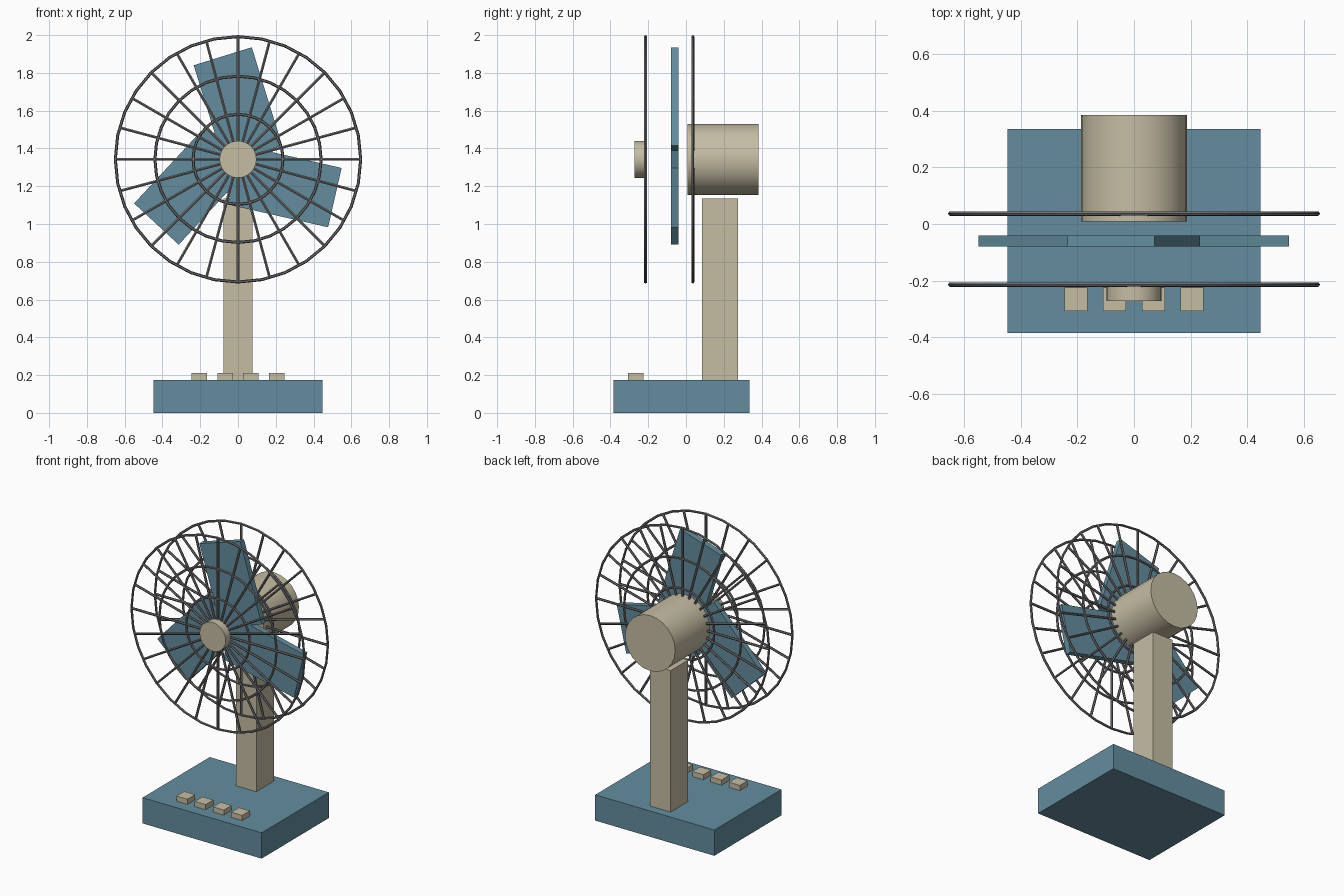
import bpy
import bmesh
import math
from mathutils import Matrix, Vector

cube = bpy.data.objects.get("Cube")
if cube:
    bpy.data.objects.remove(cube, do_unlink=True)

HEAD_Z = 1.3425   # height of the fan axis
WIRE = 0.008      # guard wire radius
RIM = 0.6495      # outer guard ring radius


def material(name, rgb):
    mat = bpy.data.materials.new(name)
    mat.use_nodes = True
    colour = (*rgb, 1)
    mat.diffuse_color = colour
    mat.node_tree.nodes["Principled BSDF"].inputs["Base Color"].default_value = colour
    return mat


teal = material("teal plastic", (0.125, 0.27, 0.345))
cream = material("cream plastic", (0.56, 0.51, 0.37))
steel = material("grey wire", (0.17, 0.17, 0.17))


def finish(name, bm, mat, smooth=False):
    bmesh.ops.recalc_face_normals(bm, faces=bm.faces)
    mesh = bpy.data.meshes.new(name)
    bm.to_mesh(mesh)
    bm.free()
    mesh.materials.append(mat)
    obj = bpy.data.objects.new(name, mesh)
    bpy.context.collection.objects.link(obj)
    if smooth:
        bpy.ops.object.select_all(action='DESELECT')
        obj.select_set(True)
        bpy.context.view_layer.objects.active = obj
        bpy.ops.object.shade_smooth_by_angle(angle=math.radians(35))
    return obj


def box(name, low, high, mat, turn=None):
    low, high = Vector(low), Vector(high)
    bm = bmesh.new()
    bmesh.ops.create_cube(bm, size=1, matrix=Matrix.Translation((low + high) / 2)
                          @ Matrix.Diagonal((*(high - low), 1)))
    if turn is not None:
        bm.transform(turn)
    return finish(name, bm, mat)


def drum(name, radius, y0, y1, mat):
    bm = bmesh.new()
    place = Matrix.Translation((0, (y0 + y1) / 2, HEAD_Z)) @ Matrix.Rotation(math.pi / 2, 4, 'X')
    bmesh.ops.create_cone(bm, cap_ends=True, segments=24, radius1=radius,
                          radius2=radius, depth=y1 - y0, matrix=place)
    return finish(name, bm, mat, smooth=True)


def add_ring(bm, radius, segments=32, sides=6):
    loops = []
    for i in range(segments):
        spin = Matrix.Rotation(math.tau * i / segments, 4, 'Y')
        loops.append([bm.verts.new(spin @ Vector((radius + WIRE * math.cos(math.tau * k / sides),
                                                  WIRE * math.sin(math.tau * k / sides), 0)))
                      for k in range(sides)])
    for i in range(segments):
        a, b = loops[i], loops[(i + 1) % segments]
        for k in range(sides):
            n = (k + 1) % sides
            bm.faces.new((a[k], a[n], b[n], b[k]))


def guard(name, y):
    bm = bmesh.new()
    for radius in (RIM, 0.44, 0.238):
        add_ring(bm, radius)
    # Radial spokes
    for i in range(24):
        place = (Matrix.Rotation(math.tau * i / 24, 4, 'Y')
                 @ Matrix.Translation((0, 0, RIM / 2)))
        bmesh.ops.create_cone(bm, cap_ends=True, segments=6, radius1=WIRE,
                              radius2=WIRE, depth=RIM, matrix=place)
    bm.transform(Matrix.Translation((0, y, HEAD_Z)))
    return finish(name, bm, steel, smooth=True)


# Stand
box("base", (-0.447, -0.385, 0), (0.447, 0.335, 0.175), teal)
box("post", (-0.077, 0.086, 0.175), (0.077, 0.275, 1.135), cream)

# Control buttons
for i in range(4):
    x = (i - 1.5) * 0.137
    box(f"button_{i + 1}", (x - 0.041, -0.308, 0.17), (x + 0.041, -0.225, 0.21), cream)

# Fan head
drum("motor_housing", 0.188, 0.009, 0.385, cream)
drum("front_cap", 0.098, -0.272, -0.2145, cream)
guard("front_guard", -0.2145)
guard("rear_guard", 0.0365)

# Blades, each set off to one side of its radius
for i in range(3):
    turn = Matrix.Translation((0, 0, HEAD_Z)) @ Matrix.Rotation(-0.3 + math.tau * i / 3, 4, 'Y')
    box(f"blade_{i + 1}", (-0.077, -0.08, 0), (0.245, -0.04, 0.545), teal, turn)
